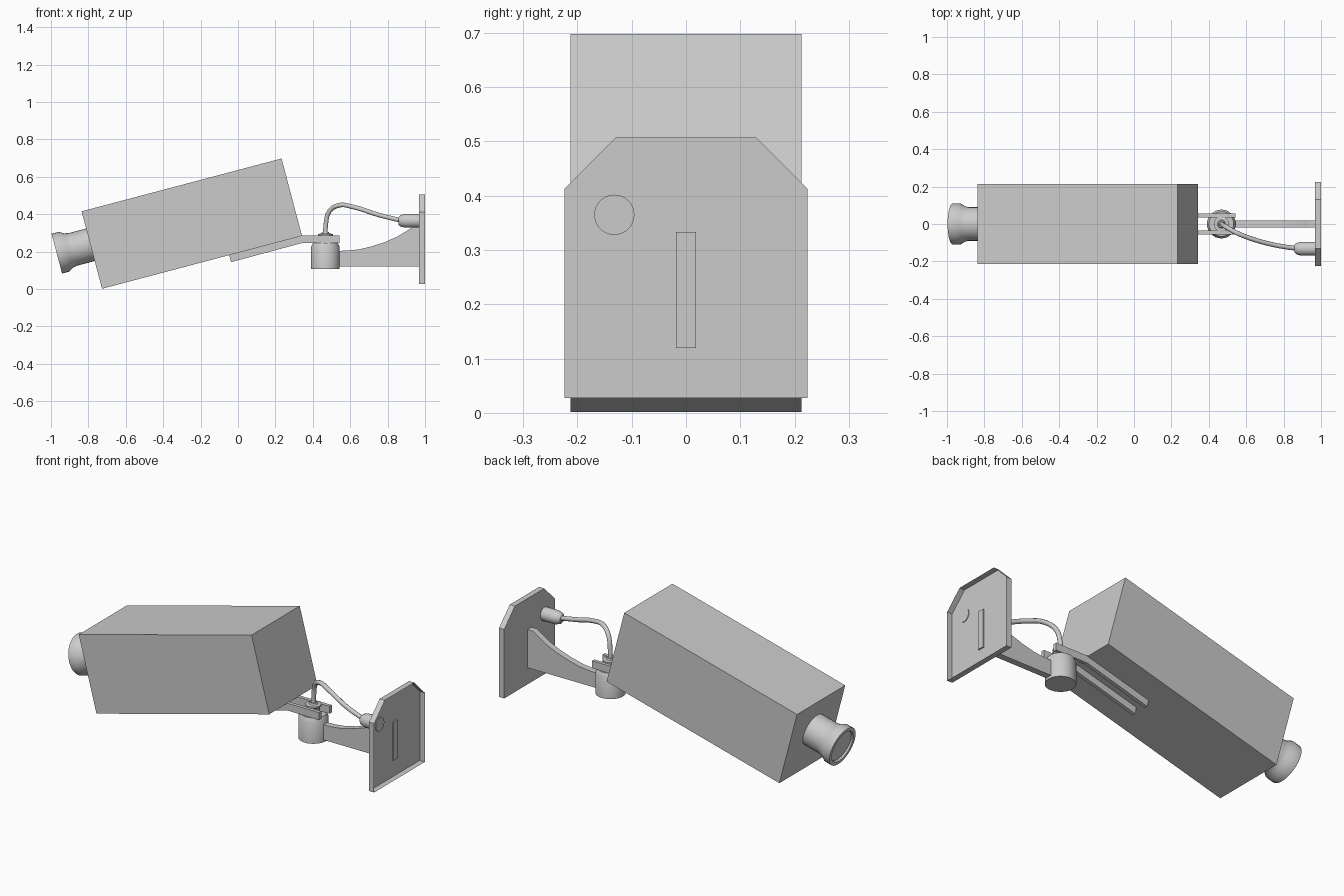
import bpy, bmesh, math
from mathutils import Matrix, Vector

cube = bpy.data.objects.get("Cube")
if cube:
    bpy.data.objects.remove(cube)

grey = bpy.data.materials.new("plain_grey")
grey.use_nodes = True
COLOUR = (0.6, 0.6, 0.6, 1)
grey.diffuse_color = COLOUR
grey.node_tree.nodes["Principled BSDF"].inputs["Base Color"].default_value = COLOUR


def finish(name, bm, matrix=Matrix(), smooth=False):
    bmesh.ops.recalc_face_normals(bm, faces=bm.faces)
    mesh = bpy.data.meshes.new(name)
    bm.to_mesh(mesh)
    bm.free()
    mesh.materials.append(grey)
    obj = bpy.data.objects.new(name, mesh)
    obj.matrix_world = matrix
    bpy.context.collection.objects.link(obj)
    if smooth:
        bpy.ops.object.select_all(action='DESELECT')
        obj.select_set(True)
        bpy.context.view_layer.objects.active = obj
        bpy.ops.object.shade_smooth_by_angle(angle=math.radians(35))
    return obj


def prism(name, points, offset, open_end=False):
    """Extrude a closed outline of 3D points along offset."""
    bm = bmesh.new()
    face = bm.faces.new([bm.verts.new(p) for p in points])
    ext = bmesh.ops.extrude_face_region(bm, geom=[face], use_keep_orig=True)
    moved = [g for g in ext["geom"] if isinstance(g, bmesh.types.BMVert)]
    bmesh.ops.translate(bm, verts=moved, vec=offset)
    if open_end:
        caps = [g for g in ext["geom"] if isinstance(g, bmesh.types.BMFace)]
        bmesh.ops.delete(bm, geom=caps, context='FACES_ONLY')
    return finish(name, bm)


def lathe(name, profile, base, axis=(0, 0, 1), sides=32):
    """Revolve (radius, height) points about an axis through base."""
    bm = bmesh.new()
    verts = [bm.verts.new((r, 0, h)) for r, h in profile]
    edges = [bm.edges.new(pair) for pair in zip(verts, verts[1:])]
    bmesh.ops.spin(bm, geom=verts + edges, axis=(0, 0, 1), cent=(0, 0, 0),
                   angle=math.tau, steps=sides)
    bmesh.ops.remove_doubles(bm, verts=bm.verts, dist=0.0005)
    turn = Vector(axis).to_track_quat('Z', 'Y').to_matrix().to_4x4()
    return finish(name, bm, Matrix.Translation(base) @ turn, smooth=True)


# Tilted camera housing
TILT = math.radians(14.8)
bm = bmesh.new()
bmesh.ops.create_cube(bm, size=1)
bmesh.ops.scale(bm, verts=bm.verts, vec=(1.106, 0.426, 0.428))
finish("housing", bm, Matrix.Translation((-0.247, 0, 0.35)) @ Matrix.Rotation(-TILT, 4, 'Y'))

# Lens barrel with a flared, slightly dished rim
lathe("lens", [(0, -0.02), (0.09, -0.02), (0.09, 0.1), (0.095, 0.125), (0.11, 0.15),
               (0.11, 0.19), (0.09, 0.19), (0.085, 0.18), (0, 0.18)],
      (-0.785, 0, 0.238), (-math.cos(TILT), 0, -math.sin(TILT)))

# Pair of bent rails beneath the housing
rail = [(-0.037, 0.144), (0.342, 0.246), (0.542, 0.246), (0.542, 0.287),
        (0.342, 0.287), (-0.047, 0.184)]
for name, y in (("left_rail", 0.036), ("right_rail", -0.056)):
    prism(name, [(x, y, z) for x, z in rail], (0, 0.02, 0))

# Swivel joint and the cable gland on top of it
lathe("swivel", [(0, 0.107), (0.077, 0.107), (0.077, 0.226), (0.066, 0.246), (0, 0.246)],
      (0.467, 0, 0))
lathe("cable_gland", [(0, 0.24), (0.034, 0.24), (0.034, 0.28), (0.04, 0.287),
                      (0.04, 0.295), (0.022, 0.297), (0.018, 0.305), (0, 0.305)],
      (0.467, 0, 0))

# Curved support arm, its end passing through the wall plate
arm = [(0.53, 0.12), (0.976, 0.12), (0.976, 0.333), (0.935, 0.333), (0.9, 0.31),
       (0.85, 0.28), (0.79, 0.253), (0.72, 0.23), (0.65, 0.213), (0.59, 0.206), (0.53, 0.204)]
prism("support_arm", [(x, -0.018, z) for x, z in arm], (0, 0.036, 0))

# Hollow wall plate, open towards the wall
half = [(0.224, 0.027), (0.224, 0.413), (0.13, 0.507)]
outline = half + [(-y, z) for y, z in reversed(half)]
prism("wall_plate", [(0.968, y, z) for y, z in outline], (0.032, 0, 0), open_end=True)

# Cable connector on the plate
lathe("cable_connector", [(0, 0), (0.02, 0), (0.03, 0.01), (0.037, 0.035), (0.037, 0.114), (0, 0.114)],
      (0.858, -0.132, 0.365), (1, 0, 0))

# Cable looping from the swivel to the connector
path = [(0.467, 0, 0.28), (0.469, 0, 0.34), (0.488, -0.013, 0.415), (0.54, -0.043, 0.448),
        (0.62, -0.076, 0.438), (0.75, -0.112, 0.397), (0.875, -0.132, 0.366)]
curve = bpy.data.curves.new("cable", 'CURVE')
curve.dimensions = '3D'
curve.bevel_depth = 0.0125
curve.bevel_resolution = 3
curve.resolution_u = 6
spline = curve.splines.new('BEZIER')
spline.bezier_points.add(len(path) - 1)
for point, co in zip(spline.bezier_points, path):
    point.co = co
    point.handle_left_type = point.handle_right_type = 'AUTO'
curve.materials.append(grey)
bpy.context.collection.objects.link(bpy.data.objects.new("cable", curve))
